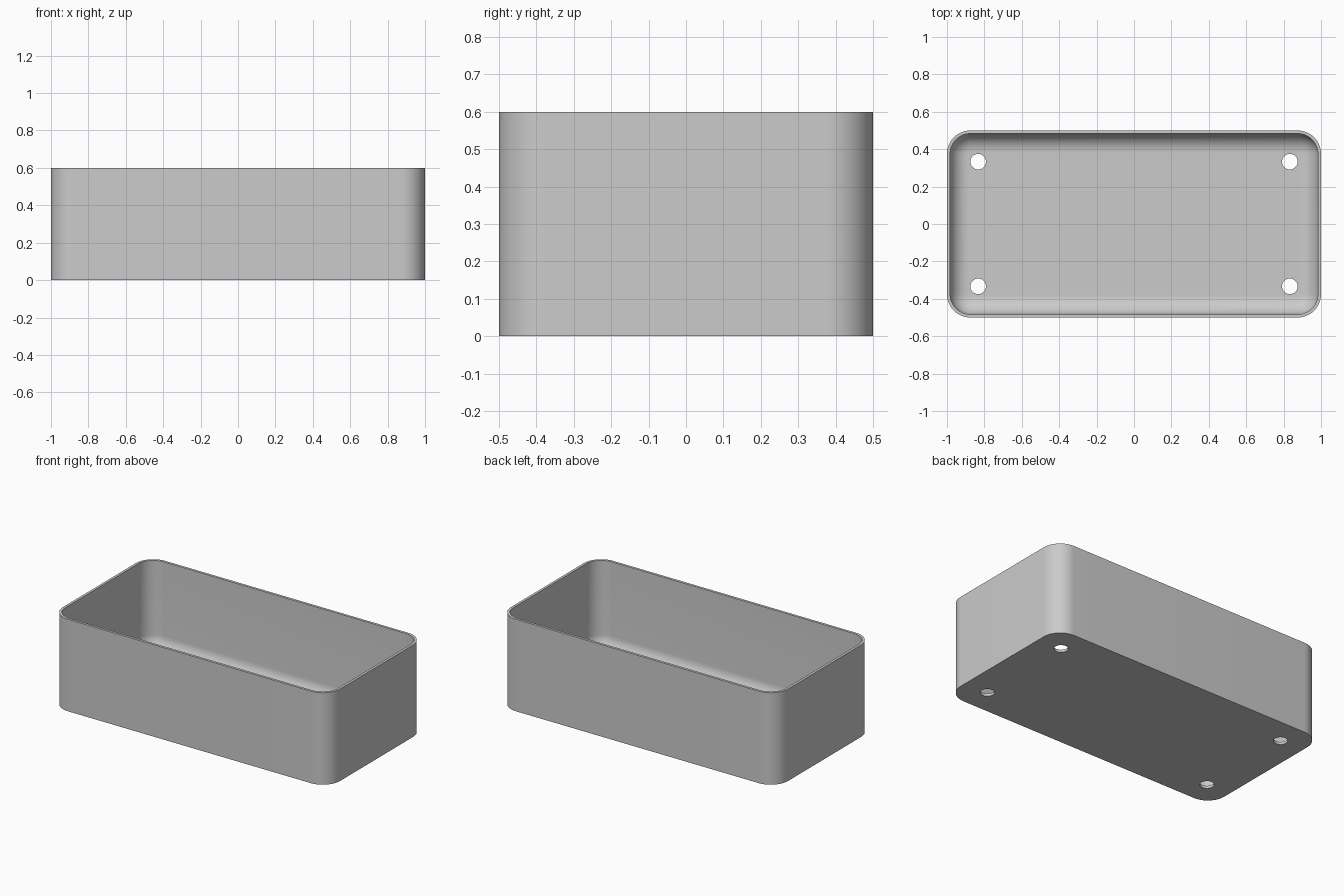
import bpy, bmesh, math

cube = bpy.data.objects.get("Cube")
if cube:
    bpy.data.objects.remove(cube, do_unlink=True)

LENGTH, WIDTH, HEIGHT = 2.0, 1.0, 0.6
WALL, CORNER, FILLET = 0.0167, 0.125, 0.1
CORNER_STEPS, FILLET_STEPS = 16, 12

grey = bpy.data.materials.new("plain_grey")
grey.use_nodes = True
colour = (0.6, 0.6, 0.6, 1)
grey.diffuse_color = colour
grey.node_tree.nodes["Principled BSDF"].inputs["Base Color"].default_value = colour


def rounded_ring(bm, inset, z):
    """Rounded rectangle of vertices, moved inward from the outer outline."""
    radius = CORNER - inset
    cx, cy = LENGTH / 2 - CORNER, WIDTH / 2 - CORNER
    ring = []
    for quarter, (sx, sy) in enumerate([(1, 1), (-1, 1), (-1, -1), (1, -1)]):
        for i in range(CORNER_STEPS + 1):
            a = (quarter + i / CORNER_STEPS) * math.pi / 2
            ring.append(bm.verts.new((sx * cx + radius * math.cos(a),
                                      sy * cy + radius * math.sin(a), z)))
    return ring


# Open tray: outer wall, rim, inner wall, filleted floor
profile = [(0, 0), (0, HEIGHT), (WALL, HEIGHT)]
for i in range(FILLET_STEPS + 1):
    a = i / FILLET_STEPS * math.pi / 2
    profile.append((WALL + FILLET * (1 - math.cos(a)),
                    WALL + FILLET * (1 - math.sin(a))))

bm = bmesh.new()
rings = [rounded_ring(bm, inset, z) for inset, z in profile]
for low, high in zip(rings, rings[1:]):
    for i in range(len(low)):
        j = (i + 1) % len(low)
        bm.faces.new((low[i], low[j], high[j], high[i]))
bm.faces.new(rings[0][::-1])
bm.faces.new(rings[-1])
bmesh.ops.recalc_face_normals(bm, faces=bm.faces)
mesh = bpy.data.meshes.new("tray")
bm.to_mesh(mesh)
bm.free()
tray = bpy.data.objects.new("tray", mesh)
bpy.context.collection.objects.link(tray)
mesh.materials.append(grey)

# Four round holes through the floor
for sx in (-1, 1):
    for sy in (-1, 1):
        bpy.ops.mesh.primitive_cylinder_add(vertices=48, radius=0.0417, depth=0.1,
                                            location=(sx * 0.8333, sy * 0.3333, 0))
        cutter = bpy.context.object
        cutter.name = "hole_cutter"
        cutter.data.materials.append(grey)
        cutter.hide_render = True
        cutter.hide_set(True)
        cut = tray.modifiers.new("floor_hole", 'BOOLEAN')
        cut.operation, cut.solver, cut.object = 'DIFFERENCE', 'EXACT', cutter

# Apply the cuts, then remove the cutters
bpy.context.view_layer.update()
graph = bpy.context.evaluated_depsgraph_get()
cut_mesh = bpy.data.meshes.new_from_object(tray.evaluated_get(graph))
tray.modifiers.clear()
tray.data = cut_mesh
for ob in [o for o in bpy.data.objects if o.name.startswith("hole_cutter")]:
    bpy.data.objects.remove(ob, do_unlink=True)

bpy.ops.object.select_all(action='DESELECT')
tray.select_set(True)
bpy.context.view_layer.objects.active = tray
bpy.ops.object.shade_smooth_by_angle(angle=math.radians(30))
